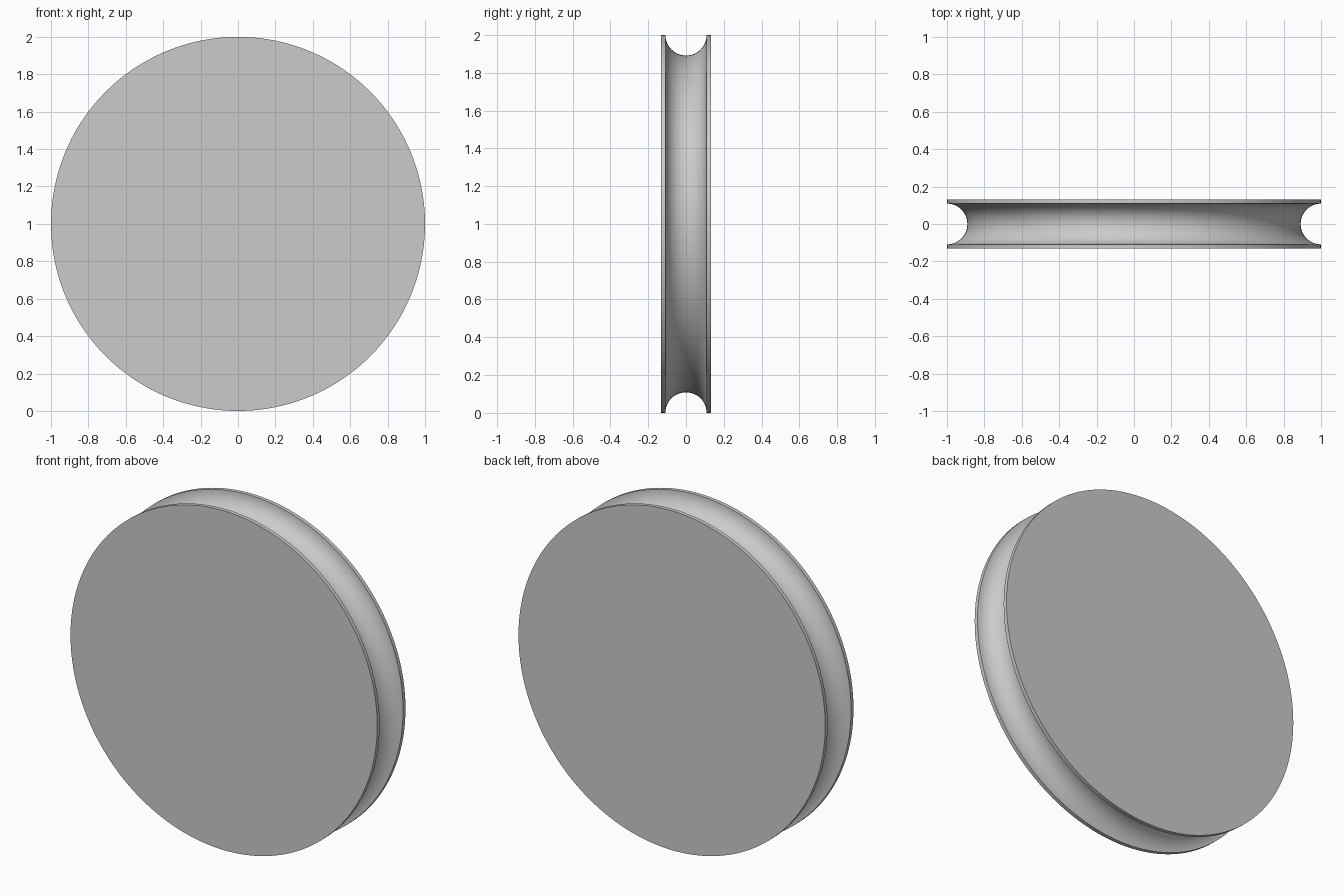
import bpy, bmesh, math
from mathutils import Matrix

if "Cube" in bpy.data.objects:
    bpy.data.objects.remove(bpy.data.objects["Cube"])

R, HALF, GROOVE = 1.0, 0.132, 0.109
SEGMENTS, ARC = 160, 24

# Plain grey material
grey = bpy.data.materials.new("grey")
grey.diffuse_color = (0.6, 0.6, 0.6, 1)
grey.use_nodes = True
grey.node_tree.nodes["Principled BSDF"].inputs["Base Color"].default_value = grey.diffuse_color

# Rim profile (radius, y): flat edge, half-round groove, flat edge
profile = [(R, -HALF)]
for i in range(ARC + 1):
    a = math.pi * i / ARC
    profile.append((R - GROOVE * math.sin(a), -GROOVE * math.cos(a)))
profile.append((R, HALF))

# Spin the profile round the y axis
bm = bmesh.new()
rings = []
for r, y in profile:
    rings.append([bm.verts.new((r * math.cos(t), y, 1 + r * math.sin(t)))
                  for t in (2 * math.pi * k / SEGMENTS for k in range(SEGMENTS))])
for a, b in zip(rings, rings[1:]):
    for k in range(SEGMENTS):
        n = (k + 1) % SEGMENTS
        bm.faces.new((a[k], a[n], b[n], b[k]))

# Flat discs closing both sides
bm.faces.new(rings[0])
bm.faces.new(rings[-1])
bmesh.ops.recalc_face_normals(bm, faces=bm.faces)

mesh = bpy.data.meshes.new("pulley_wheel")
bm.to_mesh(mesh)
bm.free()
mesh.materials.append(grey)
wheel = bpy.data.objects.new("pulley_wheel", mesh)
bpy.context.collection.objects.link(wheel)

# Smooth groove, sharp rims
bpy.context.view_layer.objects.active = wheel
wheel.select_set(True)
bpy.ops.object.shade_smooth_by_angle(angle=math.radians(30))
